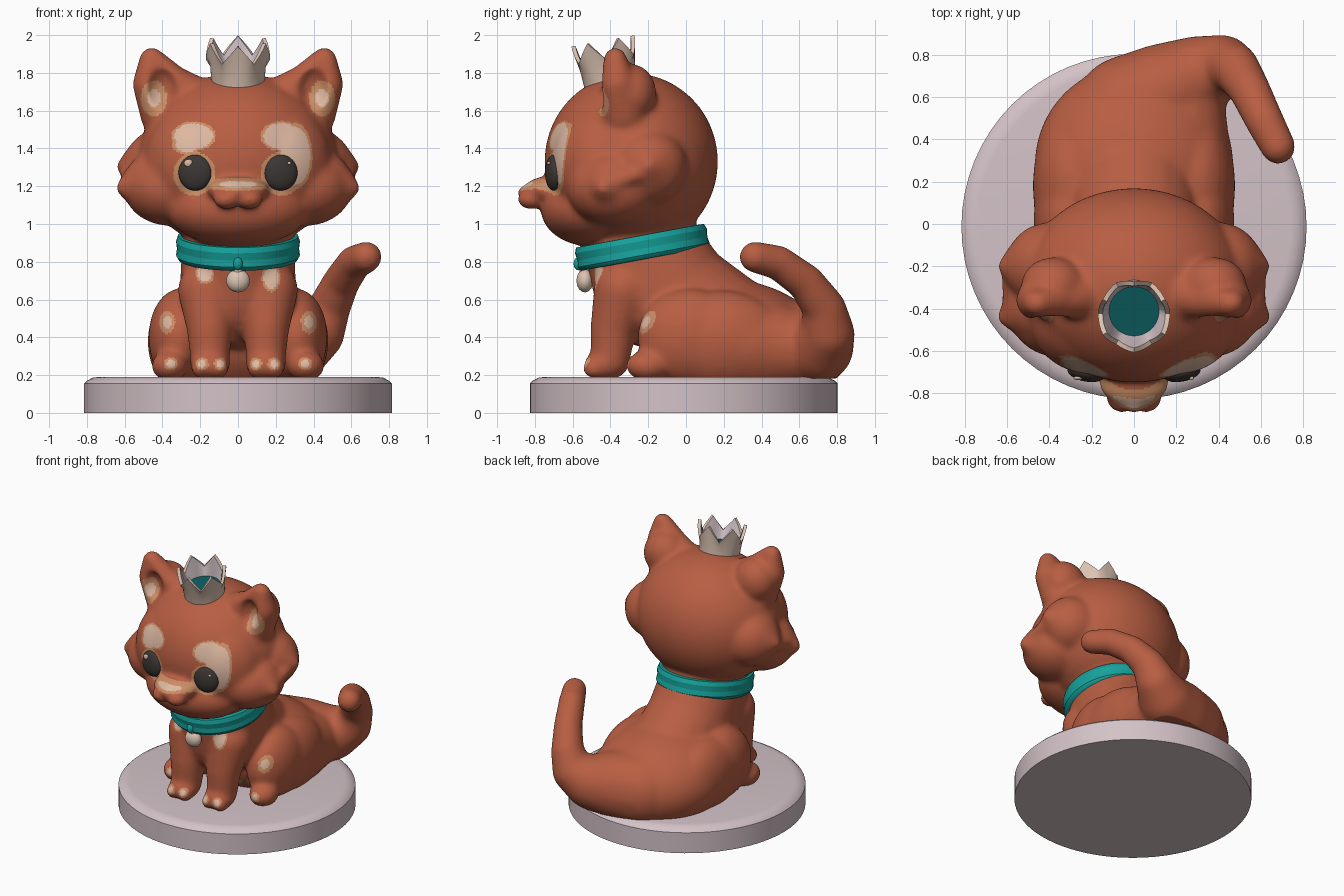
import bpy, bmesh, math
from mathutils import Matrix, Vector

cube = bpy.data.objects.get("Cube")
if cube:
    bpy.data.objects.remove(cube)


def material(name, rgb):
    m = bpy.data.materials.new(name)
    m.diffuse_color = (*rgb, 1)
    m.use_nodes = True
    m.node_tree.nodes["Principled BSDF"].inputs["Base Color"].default_value = (*rgb, 1)
    return m


FUR = material("rust fur", (.48, .112, .055))
TAN = material("tan marking", (.6, .27, .13))
CREAM = material("cream marking", (.73, .48, .36))
LILAC = material("pale lilac", (.65, .54, .57))
TEAL = material("teal cloth", (.008, .36, .33))
DEEP = material("deep teal", (.004, .11, .115))
DARK = material("dark eye", (.045, .037, .033))
METAL = material("pale gold", (.72, .55, .45))


def finish(name, bm, mats, smooth=True):
    mesh = bpy.data.meshes.new(name)
    bmesh.ops.recalc_face_normals(bm, faces=bm.faces)
    bm.to_mesh(mesh)
    bm.free()
    obj = bpy.data.objects.new(name, mesh)
    bpy.context.collection.objects.link(obj)
    for m in mats:
        mesh.materials.append(m)
    if smooth:
        bpy.ops.object.select_all(action='DESELECT')
        obj.select_set(True)
        bpy.context.view_layer.objects.active = obj
        bpy.ops.object.shade_smooth_by_angle(angle=math.radians(40))
    return obj


def blob(bm, centre, radii, axis='X', degrees=0, detail=3):
    mat = (Matrix.Translation(centre) @ Matrix.Rotation(math.radians(degrees), 4, axis)
           @ Matrix.Diagonal((*radii, 1)))
    bmesh.ops.create_icosphere(bm, subdivisions=detail, radius=1, matrix=mat)


def chain(bm, points, side=1, steps=6):
    # Tapered limb: overlapping spheres between (x, y, z, radius) points
    for a, b in zip(points, points[1:]):
        for i in range(steps + 1):
            x, y, z, r = Vector(a).lerp(Vector(b), i / steps)
            blob(bm, (x * side, y, z), (r, r, r))


def lathe(profile, n):
    bm = bmesh.new()
    rings = []
    for r, z in profile:
        rings.append([bm.verts.new((r * math.cos(math.tau * i / n),
                                    r * math.sin(math.tau * i / n), z)) for i in range(n)])
    for a, b in zip(rings, rings[1:]):
        for i in range(n):
            j = (i + 1) % n
            bm.faces.new((a[i], a[j], b[j], b[i]))
    return bm, rings


# Round plinth
bm, rings = lathe([(.815, 0), (.815, .155), (.8, .17), (.77, .186), (.74, .19)], 64)
bm.faces.new(rings[0])
bm.faces.new(rings[-1])
finish("plinth", bm, [LILAC]).location.y = -.012

# Body volumes: neck, chest, back and rump
bm = bmesh.new()
chain(bm, [(0, -.24, .88, .3), (0, -.18, .65, .31)])
chain(bm, [(0, -.23, .88, .3), (0, -.05, .62, .31), (0, .15, .46, .32)])
blob(bm, (0, .28, .36), (.47, .48, .34), 'X', -10, 4)
chain(bm, [(.18, .3, .35, .28), (.23, .6, .34, .2)])

# Tail
chain(bm, [(-.02, .53, .33, .27), (.14, .61, .34, .245), (.3, .7, .35, .19),
           (.42, .75, .42, .145), (.48, .735, .55, .115), (.545, .635, .69, .1),
           (.615, .49, .795, .093), (.68, .365, .825, .085)])

# Head, jaw, muzzle
blob(bm, (0, -.29, 1.33), (.53, .46, .47), detail=4)
blob(bm, (0, -.5, 1.08), (.38, .27, .2), detail=4)
blob(bm, (0, -.75, 1.18), (.17, .11, .07))
blob(bm, (0, -.85, 1.17), (.05, .048, .035))

for s in (-1, 1):
    # Muzzle lobes, broad face, cheeks and cheek tufts
    blob(bm, (.06 * s, -.82, 1.13), (.075, .075, .055))
    blob(bm, (.2 * s, -.43, 1.32), (.3, .28, .33), detail=4)
    blob(bm, (.36 * s, -.38, 1.19), (.245, .25, .2), detail=4)
    chain(bm, [(.4, -.2, 1.3, .21), (.628, -.2, 1.305, .022)], s, 12)
    chain(bm, [(.43, -.39, 1.21, .18), (.61, -.44, 1.19, .04)], s, 8)
    chain(bm, [(.585, -.22, 1.28, .045), (.57, -.42, 1.21, .055)], s)
    # Ears: outer rim, inner rim and back
    chain(bm, [(.4, -.33, 1.58, .12), (.465, -.36, 1.74, .095), (.462, -.375, 1.875, .062)], s)
    chain(bm, [(.2, -.32, 1.64, .13), (.34, -.36, 1.75, .09), (.452, -.375, 1.875, .062)], s)
    blob(bm, (.38 * s, -.29, 1.69), (.155, .135, .16))
    # Front legs, paws and toes
    chain(bm, [(.16, -.33, .65, .16), (.15, -.385, .45, .123), (.148, -.4, .28, .105)], s)
    blob(bm, (.148 * s, -.43, .255), (.108, .11, .085))
    for dx in (-.05, .05):
        blob(bm, ((.148 + dx) * s, -.49, .235), (.05, .06, .055))
    # Haunches running back into the rump, and hind feet
    blob(bm, (.31 * s, .02, .4), (.165, .28, .26))
    blob(bm, (.29 * s, .18, .38), (.19, .36, .27))
    blob(bm, (.36 * s, -.2, .25), (.1, .12, .085))

# Fuse the volumes into one skin
raw = finish("cat_body", bm, [FUR], False)
remesh = raw.modifiers.new("fuse", 'REMESH')
remesh.mode = 'VOXEL'
remesh.voxel_size = .0105
graph = bpy.context.evaluated_depsgraph_get()
fused = bpy.data.meshes.new_from_object(raw.evaluated_get(graph))
bm = bmesh.new()
bm.from_mesh(fused)
bpy.data.objects.remove(raw)
bpy.data.meshes.remove(fused)

# Hollow the ears, soften the joins, flatten the underside
scoop = Vector((.085, .13, .12))
for v in bm.verts:
    s = 1 if v.co.x > 0 else -1
    c = Vector((.4 * s, -.5, 1.72))
    d = v.co - c
    q = math.sqrt(sum((d[i] / scoop[i]) ** 2 for i in range(3)))
    if .05 < q < 1:
        v.co = c + d / q
for _ in range(26):
    bmesh.ops.smooth_vert(bm, verts=bm.verts, factor=.5,
                          use_axis_x=True, use_axis_y=True, use_axis_z=True)
for v in bm.verts:
    v.co.z = max(v.co.z, .183)

# Markings as front-facing ellipses: x, z, x radius, z radius, cream core
PAIRS = [(.23, 1.265, .112, .115, 0), (.445, 1.665, .07, .095, .25), (.375, .48, .042, .06, .3),
         (.355, .26, .036, .034, .4), (.19, .26, .034, .034, .4), (.095, .26, .032, .034, .4)]
SINGLES = [(0, 1.21, .2, .034, .25), (-.235, 1.465, .118, .078, .75), (-.27, 1.42, .08, .05, .6),
           (.23, 1.465, .11, .08, .75), (.305, 1.36, .09, .175, .75),
           (-.175, .74, .05, .055, .6), (.175, .715, .05, .075, .6)]
patches = SINGLES + [(s * p[0], *p[1:]) for p in PAIRS for s in (-1, 1)]
bm.normal_update()
for f in bm.faces:
    x, y, z = f.calc_center_median()
    if y > -.1 or f.normal.y > -.05:
        continue
    for px, pz, rx, rz, core in patches:
        q = ((x - px) / rx) ** 2 + ((z - pz) / rz) ** 2
        if q < core:
            f.material_index = 2
        elif q < 1:
            f.material_index = max(f.material_index, 1)
finish("cat_body", bm, [FUR, TAN, CREAM])

# Eyes and glints
for s, side in ((-1, "right"), (1, "left")):
    bm = bmesh.new()
    blob(bm, (.226 * s, -.702, 1.272), (.09, .042, .095), 'Z', 11 * s, 4)
    finish(side + "_eye", bm, [DARK])
for name, x, r in (("right_glint", -.262, .024), ("left_glint", .272, .01)):
    bm = bmesh.new()
    blob(bm, (x, -.727, 1.322), (r, .01, r * .85))
    finish(name, bm, [CREAM])

# Collar, knot and bell
bm, rings = lathe([(.8, -.06), (.96, -.062), (1, -.04), (.985, -.005), (1, .035),
                   (.97, .064), (.8, .066)], 48)
collar = finish("collar", bm, [TEAL])
collar.scale = (.328, .355, 1)
collar.location = (0, -.232, .875)
collar.rotation_euler.x = math.radians(10.5)
bm = bmesh.new()
blob(bm, (0, -.57, .79), (.025, .025, .035))
finish("collar_knot", bm, [TEAL])
bm = bmesh.new()
blob(bm, (0, -.535, .7), (.063, .045, .062))
blob(bm, (0, -.545, .755), (.025, .02, .03))
finish("bell", bm, [METAL])

# Crown: a thin flared wall with six points around a sunken cloth cap
bm, rings = lathe([(.14, 0), (.147, .09), (.17, .128), (.148, .128), (.118, .07)], 48)
for ring in rings[2:4]:
    for i, v in enumerate(ring):
        v.co.z += .1 * (1 - abs((i + 4) % 8 / 4 - 1))
for f in bm.faces:
    if all(v in rings[3] or v in rings[4] for v in f.verts):
        f.material_index = 1
bm.faces.new(rings[4]).material_index = 2
bm.transform(Matrix.Rotation(math.radians(30), 4, 'Z'))
crown = finish("crown", bm, [METAL, LILAC, DEEP])
crown.location = (0, -.4, 1.745)
crown.rotation_euler.x = math.radians(10)
